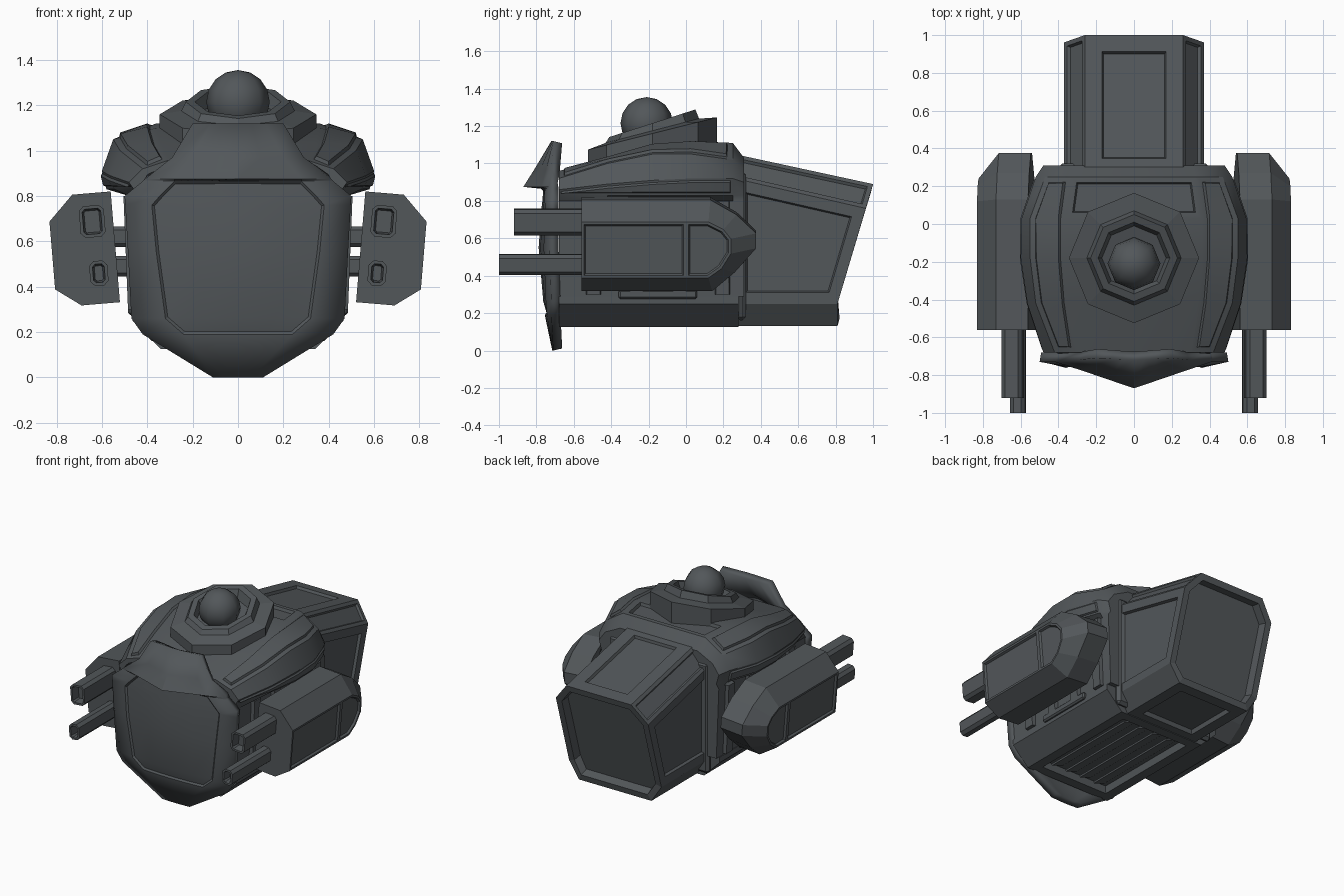
import bpy, bmesh, math
from mathutils import Vector, Matrix

if "Cube" in bpy.data.objects:
    bpy.data.objects.remove(bpy.data.objects["Cube"])

COLOR = (0.085, 0.095, 0.102, 1)
metal = bpy.data.materials.new("dark grey metal")
metal.use_nodes = True
metal.diffuse_color = COLOR
bsdf = metal.node_tree.nodes["Principled BSDF"]
bsdf.inputs["Base Color"].default_value = COLOR
bsdf.inputs["Roughness"].default_value = 0.6


def finish(name, bm, mirror=False, smooth=None):
    mesh = bpy.data.meshes.new(name)
    bm.to_mesh(mesh)
    bm.free()
    mesh.materials.append(metal)
    obj = bpy.data.objects.new(name, mesh)
    bpy.context.collection.objects.link(obj)
    if smooth:
        bpy.ops.object.select_all(action='DESELECT')
        obj.select_set(True)
        bpy.context.view_layer.objects.active = obj
        bpy.ops.object.shade_smooth_by_angle(angle=math.radians(smooth))
    if mirror:
        obj.modifiers.new("Mirror", 'MIRROR')
    return obj


def loft(rings):
    """Skin matching rings; returns the mesh, side faces by ring, and caps."""
    bm = bmesh.new()
    loops = [[bm.verts.new(p) for p in ring] for ring in rings]
    n = len(loops[0])
    sides = [[bm.faces.new((a[j], a[(j + 1) % n], b[(j + 1) % n], b[j]))
              for j in range(n)] for a, b in zip(loops, loops[1:])]
    caps = [bm.faces.new(loops[0][::-1]), bm.faces.new(loops[-1])]
    bmesh.ops.recalc_face_normals(bm, faces=bm.faces)
    return bm, sides, caps


def panel(bm, faces, border, depth, region=False):
    """Inset panel with a crisp step: flat border, then a short wall."""
    inset = bmesh.ops.inset_region if region else bmesh.ops.inset_individual
    inset(bm, faces=faces, thickness=border, use_even_offset=True)
    inset(bm, faces=faces, thickness=0.008, depth=depth, use_even_offset=True)


def section(y, half):
    """Full symmetric cross-section from its right half, top to bottom."""
    return [(x, y, z) for x, z in half] + [(-x, y, z) for x, z in reversed(half)]


def box(name, center, size, bevel=0.0, mirror=False):
    bm = bmesh.new()
    bmesh.ops.create_cube(bm, size=1, matrix=Matrix.Translation(center) @ Matrix.Diagonal((*size, 1)))
    if bevel:
        bmesh.ops.bevel(bm, geom=bm.edges[:], offset=bevel, segments=1, affect='EDGES')
    return finish(name, bm, mirror)


# Hull: y, roof half width, roof z, shoulder x and z, widest x and z
stations = [(-0.68, 0.30, 0.96, 0.42, 0.92, 0.48, 0.86), (-0.42, 0.34, 1.03, 0.52, 1.00, 0.565, 0.89),
            (-0.18, 0.36, 1.10, 0.55, 1.05, 0.60, 0.91), (0.03, 0.36, 1.12, 0.55, 1.05, 0.595, 0.92),
            (0.25, 0.33, 1.11, 0.47, 1.02, 0.52, 0.92), (0.31, 0.31, 1.03, 0.43, 0.97, 0.48, 0.90)]
rings = []
for y, rx, rz, sx, sz, wx, wz in stations:
    rings.append(section(y, [(rx, rz), (sx, sz), (wx, wz), (wx - 0.02, 0.83), (0.48, 0.80), (0.46, 0.29)]))
bm, sides, caps = loft(rings)
n = len(rings[0])
for j in (0, n - 2):
    panel(bm, [s[j] for s in sides[:-1]], 0.03, 0.015, True)
for j in (2, n - 4):
    panel(bm, [s[j] for s in sides[:-1]], 0.012, 0.01, True)
panel(bm, [sides[3][n - 1]], 0.03, -0.02)
finish("hull", bm, smooth=25)

# Keel with a recessed vent bay
keel_half = [(0.465, 0.29), (0.465, 0.25), (0.34, 0.125)]
bm, sides, caps = loft([section(y, keel_half) for y in (-0.68, 0.28)])
panel(bm, [sides[0][2]], 0.07, -0.05)
finish("keel", bm)
for i in range(4):
    slat = box("vent_slat", (0, 0, 0), (0.10, 0.74, 0.012))
    slat.location = (-0.18 + i * 0.12, -0.2, 0.158)
    slat.rotation_euler.y = 0.35

# Side ribs between shoulder and keel
for y in (-0.5, -0.27, -0.04, 0.19):
    bm, sides, caps = loft([[(0.44, y - 0.04, z), (x, y - 0.03, z), (x, y + 0.04, z), (0.44, y + 0.05, z)]
                            for x, z in ((0.485, 0.30), (0.505, 0.80))])
    finish("side_rib", bm, True)
box("keel_ledge", (0.465, -0.15, 0.30), (0.04, 0.42, 0.05), 0.01, True)

# Rear engine housing with slanted end
def slant(z):
    return 0.81 + max(0, z - 0.25) * 0.297

def rear_half(top):
    return [(0.26, top), (0.37, top - 0.13), (0.37, 0.25), (0.29, 0.13)]

front = section(0.26, rear_half(1.05))
back = [(x, slant(z), z) for x, _, z in section(0, rear_half(0.89))]
bm, sides, caps = loft([front, back])
s = sides[0]
panel(bm, [s[7]], 0.09, -0.018)
panel(bm, [s[1], s[5]], 0.06, -0.018)
panel(bm, [s[0], s[6]], 0.025, -0.015)
panel(bm, [s[3]], 0.08, -0.03)
panel(bm, [caps[1]], 0.045, -0.06)
finish("rear_housing", bm)
box("housing_collar", (0, 0.295, 0.56), (0.80, 0.05, 0.80), 0.02)

# Front shield: z, half width, panel half width, centre y, edge y
rows = [(1.12, 0.20, 0.12, -0.72, -0.71), (0.97, 0.29, 0.20, -0.81, -0.72), (0.875, 0.41, 0.28, -0.87, -0.73),
        (0.865, 0.42, 0.28, -0.775, -0.73), (0.80, 0.50, 0.345, -0.78, -0.73), (0.76, 0.497, 0.38, -0.785, -0.73),
        (0.55, 0.485, 0.36, -0.80, -0.73), (0.26, 0.47, 0.32, -0.775, -0.72), (0.19, 0.42, 0.24, -0.755, -0.72),
        (0.0, 0.11, 0.06, -0.715, -0.71)]
bm = bmesh.new()
grid = []
for z, w, p, yc, ye in rows:
    power = 1 if z > 0.87 else 2
    xs = [-w, -p, -p / 2, 0, p / 2, p, w]
    grid.append([bm.verts.new((x, ye + (yc - ye) * (1 - (abs(x) / w) ** power), z)) for x in xs])
visor = []
for i, (a, b) in enumerate(zip(grid, grid[1:])):
    for j in range(6):
        f = bm.faces.new((b[j], b[j + 1], a[j + 1], a[j]))
        if 3 <= i <= 7 and 1 <= j <= 4:
            visor.append(f)
bm.normal_update()
bmesh.ops.inset_region(bm, faces=visor, thickness=0.01, depth=-0.012, use_even_offset=True)
shield = finish("front_shield", bm, smooth=22)
solid = shield.modifiers.new("Thickness", 'SOLIDIFY')
solid.thickness = 0.05
solid.offset = -1

# Side gun pods: outlines in y and z, tilted outward
full = [(-0.56, 0.81), (0, 0.81), (0.13, 0.81), (0.27, 0.73), (0.375, 0.63),
        (0.375, 0.55), (0.26, 0.42), (0.14, 0.32), (0, 0.32), (-0.56, 0.32)]
small = [(-0.56, 0.70), (0, 0.70), (0.12, 0.70), (0.20, 0.66), (0.24, 0.61),
         (0.24, 0.53), (0.19, 0.45), (0.12, 0.40), (0, 0.40), (-0.56, 0.40)]
pivot = Vector((0.67, 0, 0.56))
tilt = Matrix.Translation(pivot) @ Matrix.Rotation(math.radians(4.8), 4, 'Y') @ Matrix.Translation(-pivot)
bm, sides, caps = loft([[(x, y, z) for y, z in o] for x, o in ((0.54, full), (0.71, full), (0.82, small))])
outer = caps[1]
va, vb = [v for v in outer.verts if abs(v.co.y) < 0.001]
other, _ = bmesh.utils.face_split(outer, va, vb)
panel(bm, [outer, other], 0.014, -0.014)
bm.transform(tilt)
finish("gun_pod", bm, True)

# Square barrels with hollow muzzles
for name, x, z, w, h, y in (("upper_barrel", 0.632, 0.685, 0.11, 0.14, -0.92),
                            ("lower_barrel", 0.622, 0.455, 0.08, 0.11, -1.0)):
    c = 0.02
    a, b = w / 2, h / 2
    ring = [(a - c, b), (a, b - c), (a, c - b), (a - c, -b), (c - a, -b), (-a, c - b), (-a, b - c), (c - a, b)]
    bm, sides, caps = loft([[(x + u, v, z + t) for u, t in ring] for v in (y, -0.5)])
    panel(bm, [caps[0]], 0.014, -0.06)
    bm.transform(tilt)
    finish(name, bm, True)
for z in (0.62, 0.49):
    box("pod_strut", (0.51, -0.1, z), (0.12, 0.34, 0.09), 0.015, True)

# Octagonal turret base, rising toward the back: radius, height, slope
def octagon(r, z, slope):
    pts = []
    for i in range(8):
        a = i * math.pi / 4
        y = r * math.sin(a)
        pts.append((r * math.cos(a), y - 0.18, z + slope * y))
    return pts

profile = [(0.345, 0.95, 0.1), (0.345, 1.16, 0.25), (0.25, 1.175, 0.26), (0.23, 1.215, 0.32),
           (0.19, 1.215, 0.32), (0.17, 1.165, 0.26)]
bm, sides, caps = loft([octagon(*p) for p in profile])
finish("turret_base", bm)

# Dome
bm = bmesh.new()
bmesh.ops.create_uvsphere(bm, u_segments=8, v_segments=8, radius=0.14,
                          matrix=Matrix.Translation((0, -0.21, 1.215)))
finish("turret_dome", bm, smooth=50)
